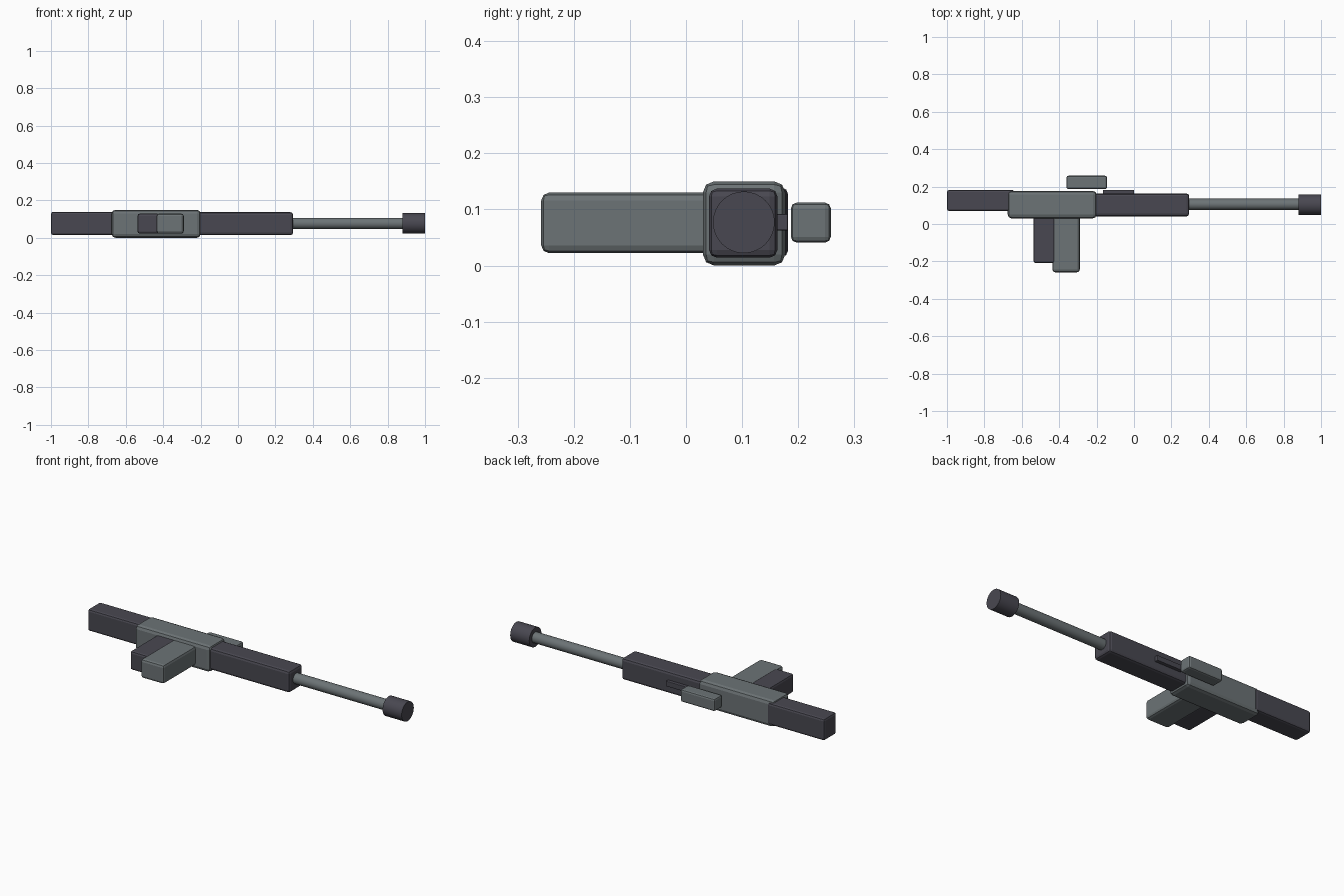
import bpy
import math

if "Cube" in bpy.data.objects:
    bpy.data.objects.remove(bpy.data.objects["Cube"])


def make_material(name, rgb):
    mat = bpy.data.materials.new(name)
    mat.diffuse_color = (*rgb, 1.0)
    mat.use_nodes = True
    mat.node_tree.nodes["Principled BSDF"].inputs["Base Color"].default_value = mat.diffuse_color
    return mat


DARK = make_material("dark gunmetal", (0.066, 0.064, 0.082))
GREY = make_material("mid grey", (0.150, 0.172, 0.180))


def box(name, x, y, z, mat, bevel):
    """Bevelled box given by its (min, max) range on each axis."""
    bpy.ops.mesh.primitive_cube_add(
        size=1, location=[(a + b) / 2 for a, b in (x, y, z)])
    ob = bpy.context.object
    ob.name = name
    ob.scale = [b - a for a, b in (x, y, z)]
    bpy.ops.object.transform_apply(location=False, rotation=False, scale=True)
    ob.data.materials.append(mat)
    mod = ob.modifiers.new("rounded edges", 'BEVEL')
    mod.width = bevel
    mod.segments = 2
    return ob


def tube(name, x, y, z, radius, mat):
    """Cylinder lying along x."""
    bpy.ops.mesh.primitive_cylinder_add(
        vertices=32, radius=radius, depth=x[1] - x[0],
        location=((x[0] + x[1]) / 2, y, z), rotation=(0, math.pi / 2, 0))
    ob = bpy.context.object
    ob.name = name
    ob.data.materials.append(mat)
    bpy.ops.object.shade_smooth_by_angle(angle=math.radians(30))
    return ob


# Body
box("stock", (-1.0, -0.64), (0.069, 0.182), (0.015, 0.139), DARK, 0.012)
box("receiver", (-0.675, -0.2), (0.03, 0.177), (0.0, 0.15), GREY, 0.02)
box("handguard", (-0.24, 0.295), (0.041, 0.163), (0.014, 0.137), DARK, 0.014)

# Grip and magazine
box("grip", (-0.537, -0.42), (-0.209, 0.08), (0.023, 0.13), DARK, 0.012)
box("magazine", (-0.436, -0.29), (-0.258, 0.08), (0.022, 0.13), GREY, 0.014)

# Upper fittings
box("rail", (-0.167, 0.0), (0.15, 0.182), (0.062, 0.092), DARK, 0.003)
box("scope", (-0.361, -0.144), (0.187, 0.258), (0.041, 0.112), GREY, 0.01)

# Barrel
tube("barrel", (0.27, 0.9), 0.105, 0.077, 0.03, GREY)
tube("muzzle", (0.88, 1.0), 0.103, 0.077, 0.055, DARK)
